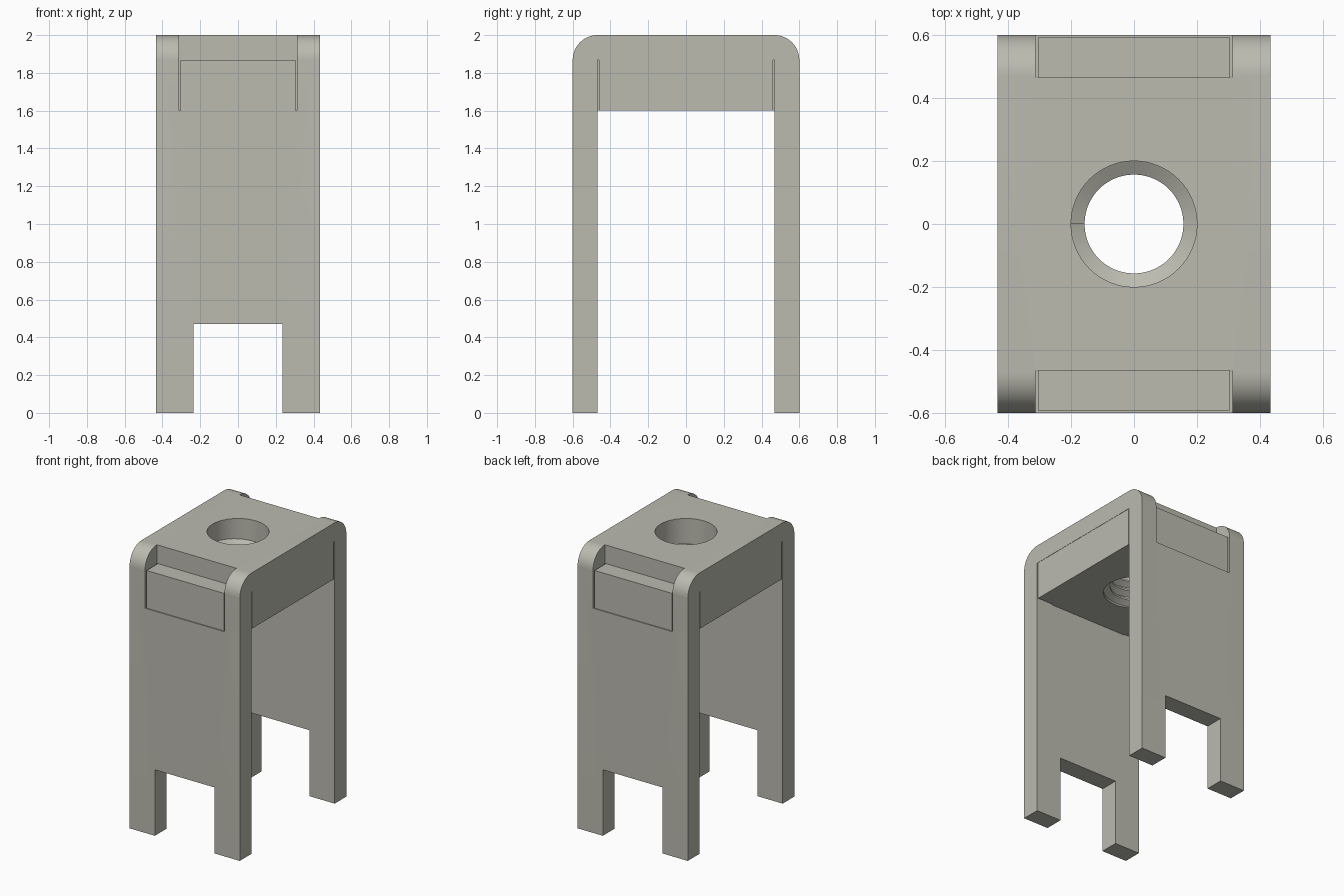
import bpy, bmesh
from math import sin, cos, pi

if "Cube" in bpy.data.objects:
    bpy.data.objects.remove(bpy.data.objects["Cube"], do_unlink=True)

metal = bpy.data.materials.new("warm grey metal")
metal.use_nodes = True
GREY = (0.50, 0.495, 0.435, 1)
metal.diffuse_color = GREY
metal.node_tree.nodes["Principled BSDF"].inputs["Base Color"].default_value = GREY

HALF_W, HALF_D, HEIGHT = 0.434, 0.6, 2.0
INNER, CEILING, BLOCK_Z = 0.468, 1.868, 1.6
HOLE_R, CREST_R, PITCH = 0.2, 0.157, 0.07


def make(name, bm):
    bmesh.ops.recalc_face_normals(bm, faces=bm.faces)
    mesh = bpy.data.meshes.new(name)
    bm.to_mesh(mesh)
    bm.free()
    mesh.materials.append(metal)
    ob = bpy.data.objects.new(name, mesh)
    bpy.context.collection.objects.link(ob)
    return ob


def prism(name, profile, half_width):
    """Extrude a (y, z) outline along x."""
    bm = bmesh.new()
    face = bm.faces.new([bm.verts.new((-half_width, y, z)) for y, z in profile])
    out = bmesh.ops.extrude_face_region(bm, geom=[face])
    verts = [v for v in out["geom"] if isinstance(v, bmesh.types.BMVert)]
    bmesh.ops.translate(bm, verts=verts, vec=(2 * half_width, 0, 0))
    return make(name, bm)


def box(name, half_width, y0, y1, z0, z1):
    return prism(name, [(y0, z0), (y1, z0), (y1, z1), (y0, z1)], half_width)


def hole_cutter():
    bm = bmesh.new()
    bmesh.ops.create_cone(bm, cap_ends=True, segments=64, radius1=HOLE_R,
                          radius2=HOLE_R, depth=1)
    bmesh.ops.translate(bm, verts=bm.verts, vec=(0, 0, 1.8))
    return make("hole_cutter", bm)


def combine(ob, tool, operation="DIFFERENCE"):
    """Apply a boolean and discard the tool object."""
    mod = ob.modifiers.new("cut", "BOOLEAN")
    mod.operation, mod.solver, mod.object = operation, "EXACT", tool
    bpy.context.view_layer.update()
    graph = bpy.context.evaluated_depsgraph_get()
    mesh = bpy.data.meshes.new_from_object(ob.evaluated_get(graph))
    ob.modifiers.clear()
    ob.data = mesh
    bpy.data.objects.remove(tool, do_unlink=True)


# Bent bracket: inverted U with rounded outer bends
bend = HEIGHT - CEILING
arc = [(HALF_D - bend + bend * cos(a), CEILING + bend * sin(a))
       for a in (i * pi / 2 / 16 for i in range(17))]
half = [(INNER, CEILING), (INNER, 0), (HALF_D, 0)] + arc
bracket = prism("bracket", half + [(-y, z) for y, z in reversed(half)], HALF_W)

# Foot gap, tab slots and screw clearance hole
combine(bracket, box("foot_cutter", 0.235, -1, 1, -0.5, 0.47))
for side in (-1, 1):
    combine(bracket, box("slot_cutter", 0.313, side * 0.465, side * 0.8,
                         BLOCK_Z, 2.2))
combine(bracket, hole_cutter())

# Nut block with a tab through each wall
block = box("nut_block", HALF_W - 0.002, -0.46, 0.46, BLOCK_Z, CEILING)
combine(block, box("tab", 0.305, -0.593, 0.593, BLOCK_Z, CEILING), "UNION")
combine(block, hole_cutter())

# Screw thread: trapezoid ridge swept down a helix
bm = bmesh.new()
section = [(HOLE_R + 0.002, 0.031), (CREST_R, 0.006),
           (CREST_R, -0.006), (HOLE_R + 0.002, -0.031)]
steps = 64
count = int(steps * (CEILING - BLOCK_Z - 0.064) / PITCH)
previous = None
for i in range(count + 1):
    angle = pi - 2 * pi * i / steps
    z = CEILING - 0.032 - PITCH * i / steps
    ring = [bm.verts.new((r * cos(angle), r * sin(angle), z + dz))
            for r, dz in section]
    if previous:
        for k in range(4):
            n = (k + 1) % 4
            bm.faces.new((previous[k], previous[n], ring[n], ring[k]))
    else:
        bm.faces.new(ring)
    previous = ring
bm.faces.new(previous)
thread = make("screw_thread", bm)

# Smooth the bends and bore, keep edges crisp
bpy.ops.object.select_all(action="DESELECT")
for ob in (bracket, block, thread):
    ob.select_set(True)
bpy.context.view_layer.objects.active = bracket
bpy.ops.object.shade_smooth_by_angle(angle=pi / 9)
